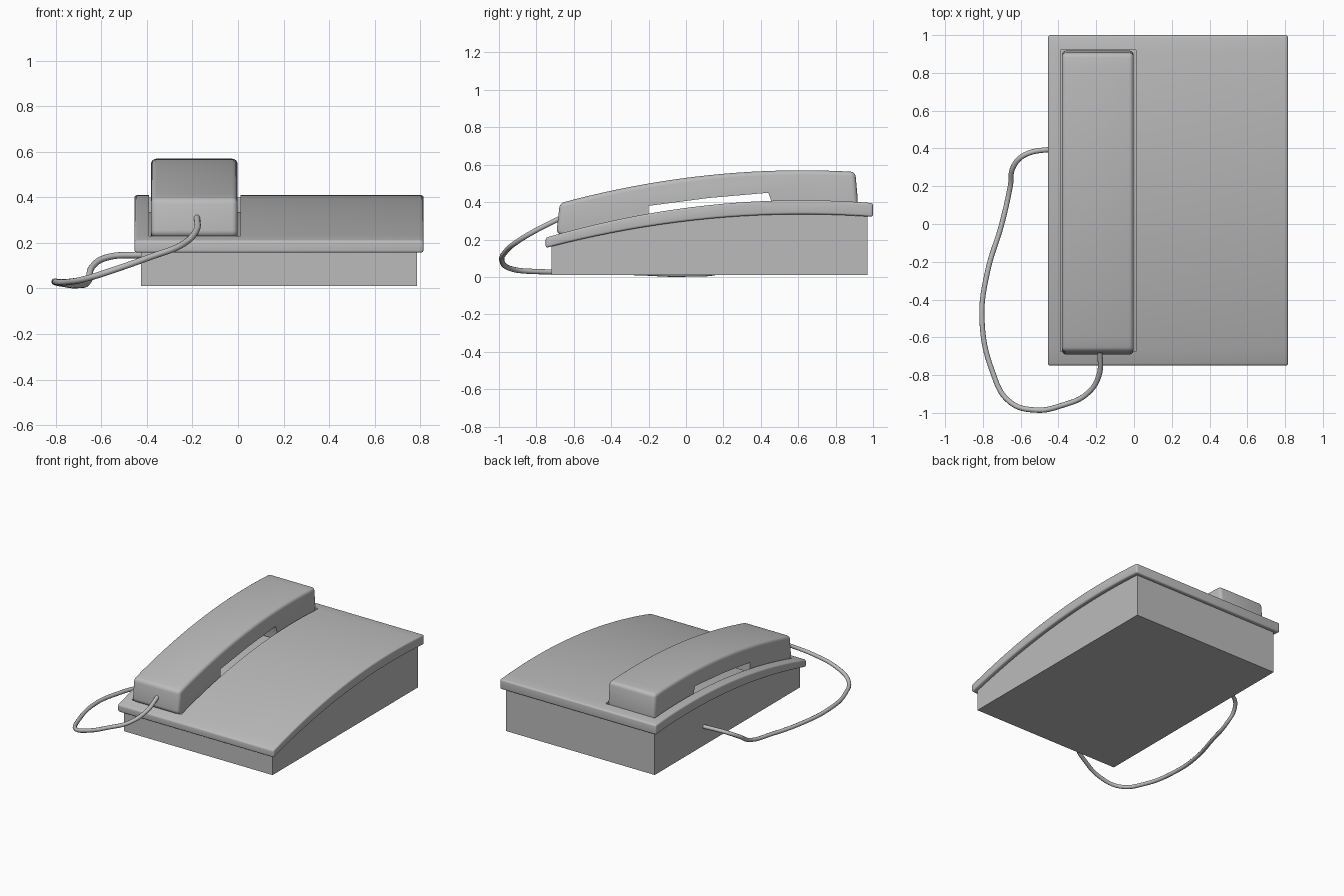
import bpy
import bmesh
import math

cube = bpy.data.objects.get("Cube")
if cube:
    bpy.data.objects.remove(cube, do_unlink=True)

grey = bpy.data.materials.new("light_grey_plastic")
grey.use_nodes = True
GREY = (0.5, 0.5, 0.5, 1)
grey.diffuse_color = GREY
grey.node_tree.nodes["Principled BSDF"].inputs["Base Color"].default_value = GREY

CREST = 0.62  # y of the highest point shared by every arched surface


def arch(peak, drop, start, end, steps=20):
    """Points along a shallow arch, from front to back."""
    ys = [start + (end - start) * i / steps for i in range(steps + 1)]
    return [(y, peak - drop * (y - CREST) ** 2) for y in ys]


def lid_under(start, end):
    return arch(0.335, 0.096, start, end)


def extrude_profile(name, profile, x0, x1, radius=0, keep_round=lambda e: True):
    """Extrude a side profile (y, z) across x and round its sharp edges."""
    bm = bmesh.new()
    face = bm.faces.new([bm.verts.new((x0, y, z)) for y, z in profile])
    result = bmesh.ops.extrude_face_region(bm, geom=[face])
    verts = [v for v in result["geom"] if isinstance(v, bmesh.types.BMVert)]
    bmesh.ops.translate(bm, vec=(x1 - x0, 0, 0), verts=verts)
    bmesh.ops.recalc_face_normals(bm, faces=bm.faces)
    if radius:
        edges = [e for e in bm.edges
                 if e.calc_face_angle(0) > math.radians(35) and keep_round(e)]
        bmesh.ops.bevel(bm, geom=edges, offset=radius, segments=4, profile=0.5,
                        affect='EDGES', clamp_overlap=True)
    mesh = bpy.data.meshes.new(name)
    bm.to_mesh(mesh)
    bm.free()
    obj = bpy.data.objects.new(name, mesh)
    bpy.context.collection.objects.link(obj)
    mesh.materials.append(grey)
    return obj


def smooth(obj):
    bpy.ops.object.select_all(action='DESELECT')
    obj.select_set(True)
    bpy.context.view_layer.objects.active = obj
    bpy.ops.object.shade_smooth_by_angle(angle=math.radians(35))


# Wedge body, its arched top doubles as the cradle floor
body = extrude_profile(
    "body", [(0.97, 0.01), (-0.72, 0.01)] + lid_under(-0.72, 0.97), -0.425, 0.785)
smooth(body)

# Arched lid with a small overhang
lid = extrude_profile(
    "lid", arch(0.41, 0.1066, -0.75, 1.0) + lid_under(-0.75, 1.0)[::-1],
    -0.455, 0.815, 0.012)

# Cradle opening cut through the lid
cutter = extrude_profile(
    "cradle_cutter", [(-0.675, 0), (0.92, 0), (0.92, 0.8), (-0.675, 0.8)], -0.39, 0.01)
cutter.hide_render = True
cutter.hide_viewport = True
cut = lid.modifiers.new("cradle_opening", 'BOOLEAN')
cut.operation = 'DIFFERENCE'
cut.solver = 'EXACT'
cut.object = cutter
bpy.context.view_layer.objects.active = lid
lid.select_set(True)
bpy.ops.object.modifier_apply(modifier=cut.name)
bpy.data.objects.remove(cutter, do_unlink=True)
smooth(lid)


# Handset: arched back, two end blocks and a raised grip between them
def outside_grip(edge):
    mid = (edge.verts[0].co + edge.verts[1].co) / 2
    under_grip = -0.45 < mid.y < 0.75 and mid.z < 0.455
    return not under_grip


handset_profile = (
    arch(0.57, 0.105, -0.675, 0.905)
    + [(0.918, 0.42), (0.912, 0.345), (0.46, 0.345), (0.455, 0.41), (0.44, 0.45),
       (0.12, 0.422), (-0.2, 0.38), (-0.2, 0.305), (-0.64, 0.215), (-0.693, 0.232)])
handset = extrude_profile("handset", handset_profile, -0.382, -0.002, 0.024, outside_grip)
smooth(handset)

# Cord looping from the handset round to the side of the body
path = [(-0.18, -0.67, 0.315), (-0.185, -0.8, 0.25), (-0.25, -0.9, 0.19),
        (-0.38, -0.96, 0.14), (-0.52, -0.985, 0.09), (-0.66, -0.94, 0.045),
        (-0.75, -0.78, 0.028), (-0.805, -0.5, 0.03), (-0.775, -0.25, 0.022),
        (-0.7, 0.0, 0.015), (-0.655, 0.2, 0.035), (-0.64, 0.3, 0.095),
        (-0.58, 0.365, 0.135), (-0.41, 0.4, 0.148)]
curve = bpy.data.curves.new("cord", 'CURVE')
curve.dimensions = '3D'
curve.bevel_depth = 0.014
curve.bevel_resolution = 3
curve.resolution_u = 8
curve.use_fill_caps = True
spline = curve.splines.new('BEZIER')
spline.bezier_points.add(len(path) - 1)
for point, co in zip(spline.bezier_points, path):
    point.co = co
    point.handle_left_type = point.handle_right_type = 'AUTO'
curve.materials.append(grey)
bpy.context.collection.objects.link(bpy.data.objects.new("cord", curve))
